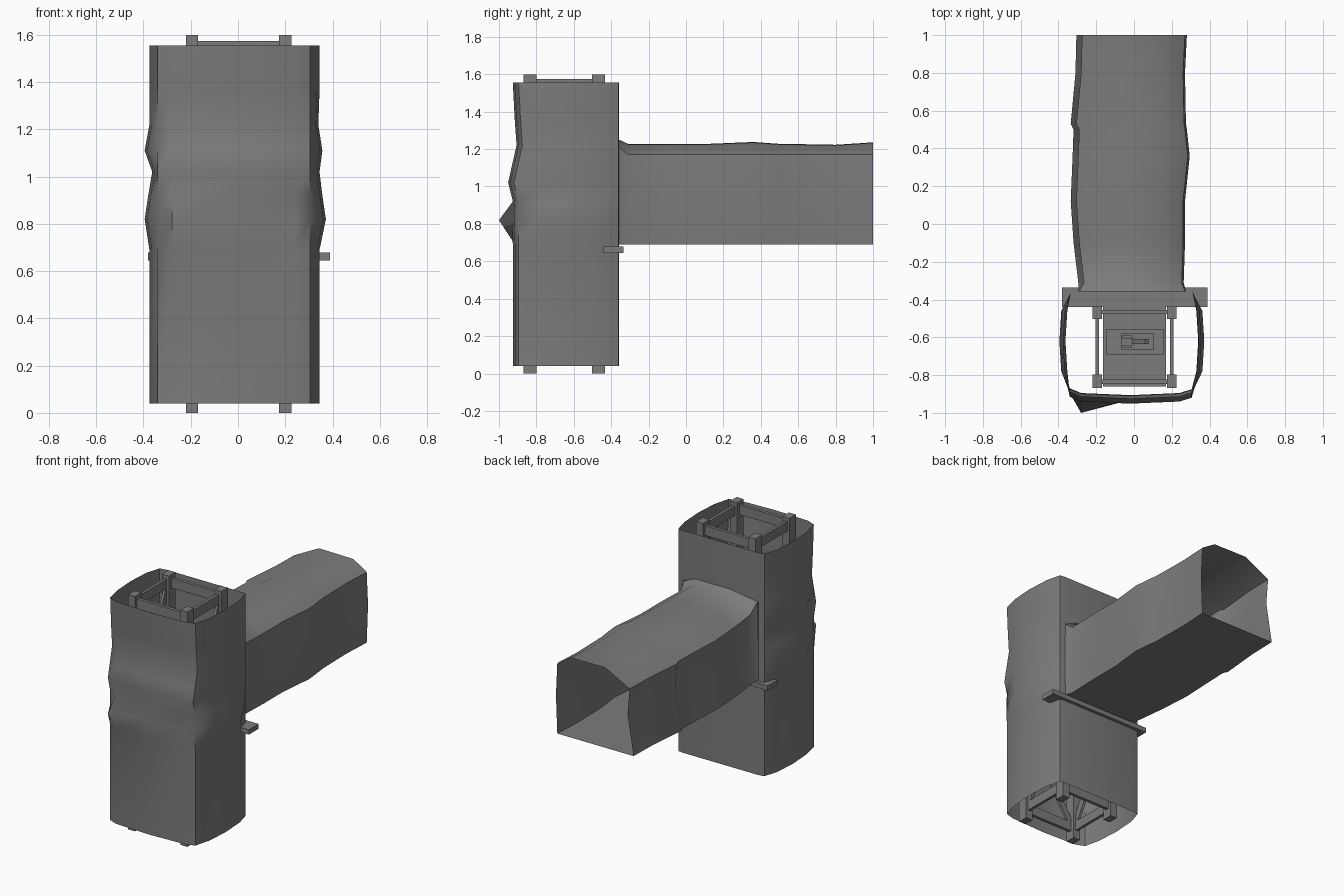
import bpy, bmesh, math
from mathutils import Vector

if "Cube" in bpy.data.objects:
    bpy.data.objects.remove(bpy.data.objects["Cube"])

mat = bpy.data.materials.new("dark grey")
mat.diffuse_color = (0.2, 0.2, 0.2, 1)
mat.use_nodes = True
mat.node_tree.nodes["Principled BSDF"].inputs["Base Color"].default_value = mat.diffuse_color


def finish(bm, name, smooth=False):
    me = bpy.data.meshes.new(name)
    bm.normal_update()
    bm.to_mesh(me)
    bm.free()
    ob = bpy.data.objects.new(name, me)
    bpy.context.collection.objects.link(ob)
    me.materials.append(mat)
    if smooth:
        bpy.ops.object.select_all(action='DESELECT')
        ob.select_set(True)
        bpy.context.view_layer.objects.active = ob
        bpy.ops.object.shade_smooth_by_angle(angle=math.radians(50))
    return ob


def loft(name, rings, skip=lambda r, c: False):
    # open tube through rings of equal point counts
    bm = bmesh.new()
    vs = [[bm.verts.new(p) for p in ring] for ring in rings]
    n = len(rings[0])
    for r in range(len(rings) - 1):
        for c in range(n):
            if not skip(r, c):
                d = (c + 1) % n
                bm.faces.new((vs[r][c], vs[r][d], vs[r + 1][d], vs[r + 1][c]))
    return finish(bm, name, True)


def box(name, x0, x1, y0, y1, z0, z1):
    bm = bmesh.new()
    bmesh.ops.create_cube(bm, size=1)
    for v in bm.verts:
        v.co = Vector(((x0 + x1) / 2 + v.co.x * (x1 - x0),
                       (y0 + y1) / 2 + v.co.y * (y1 - y0),
                       (z0 + z1) / 2 + v.co.z * (z1 - z0)))
    return finish(bm, name)


def bar(name, a, b, w, h):
    # square timber between two points
    a, b = Vector(a), Vector(b)
    ob = box(name, -w / 2, w / 2, -h / 2, h / 2, 0, (b - a).length)
    ob.location = a
    ob.rotation_euler = (b - a).to_track_quat('Z', 'Y').to_euler()
    return ob


# vertical rock shaft, open at both ends and into the tunnel
section = [(-.34, -.89), (-.28, -.915), (-.02, -.926), (.24, -.915), (.305, -.895),
           (.335, -.78), (.345, -.62), (.335, -.46), (.31, -.362), (.27, -.357),
           (-.295, -.357), (-.335, -.365), (-.365, -.46), (-.375, -.62), (-.365, -.78)]
# height, then left / right / front bulge
levels = [(.04, 0, 0, 0), (.69, 0, 0, 0), (.82, .02, .027, .005), (.92, .005, .012, 0),
          (1.02, -.012, 0, .025), (1.11, .02, .012, .005), (1.22, 0, -.005, -.02),
          (1.36, 0, 0, -.01), (1.555, 0, 0, 0)]
rings = []
for z, l, r, f in levels:
    ring = []
    for i, (x, y) in enumerate(section):
        if i < 5:
            y -= f
        elif i < 8:
            x += r
        elif i > 11:
            x -= l
        if z == .82 and i == 1:
            y = -1.0
        ring.append((x, y, z))
    rings.append(ring)
loft("shaft_wall", rings, lambda r, c: c == 9 and 1 <= r < 6)

# horizontal tunnel
mouth = [(-.295, .69), (.27, .69), (.275, .95), (.27, 1.21), (.18, 1.25),
         (-.08, 1.25), (-.29, 1.22), (-.295, .95)]
bore = [(-.295, .69), (.265, .69), (.275, .95), (.265, 1.17), (.17, 1.225),
        (-.09, 1.228), (-.265, 1.14), (-.25, .96)]
# position, then left / right / top shift
steps = [(-.31, 0, -.012, 0), (-.1, .025, -.005, 0), (.12, .04, -.005, 0),
         (.36, .03, .02, .01), (.5, .025, .005, 0), (.53, .04, 0, 0),
         (.8, .015, -.005, -.005), (1.0, .01, .005, .008)]
rings = [[(x, -.357, z) for x, z in mouth]]
for y, l, r, t in steps:
    rings.append([(x - l if x < -.2 else x + r if x > .2 else x, y,
                   z + t if z > 1.2 else z) for x, z in bore])
loft("tunnel_wall", rings)

# sill plank under the tunnel mouth
box("sill_plank", -.38, .39, -.44, -.335, .645, .678)

# timber lift frame
for n, x in (("left", -.195), ("right", .2)):
    for m, y in (("front", -.833), ("back", -.468)):
        box(f"{m}_{n}_post", x - .026, x + .026, y - .035, y + .035, 0, 1.6)
    for k, z in enumerate((.06, .68, 1.51)):
        box(f"{n}_rail_{k}", x - .01, x + .01, -.80, -.50, z, z + .065)
    for k, (z0, z1) in enumerate(((.12, .68), (.75, 1.5))):
        bar(f"{n}_brace_{k}", (x, -.81, z0), (x, -.49, z1), .018, .045)
for m, y in (("front", -.835), ("back", -.466)):
    for k, z in enumerate((.06, 1.51)):
        box(f"{m}_rail_{k}", -.17, .175, y - .011, y + .011, z, z + .065)
bar("front_brace", (-.17, -.835, .12), (.175, -.835, .68), .018, .04)

# lift platform with control block and lever
box("lift_platform", -.165, .17, -.86, -.435, .64, .68)
box("control_base", -.145, .155, -.69, -.555, .68, .72)
box("control_block", -.07, .105, -.665, -.58, .72, .76)
for y in (-.655, -.605):
    box("lever_bracket", -.06, -.01, y, y + .015, .76, .80)
bar("lever_arm", (0, -.622, .76), (.07, -.622, .87), .025, .025)
